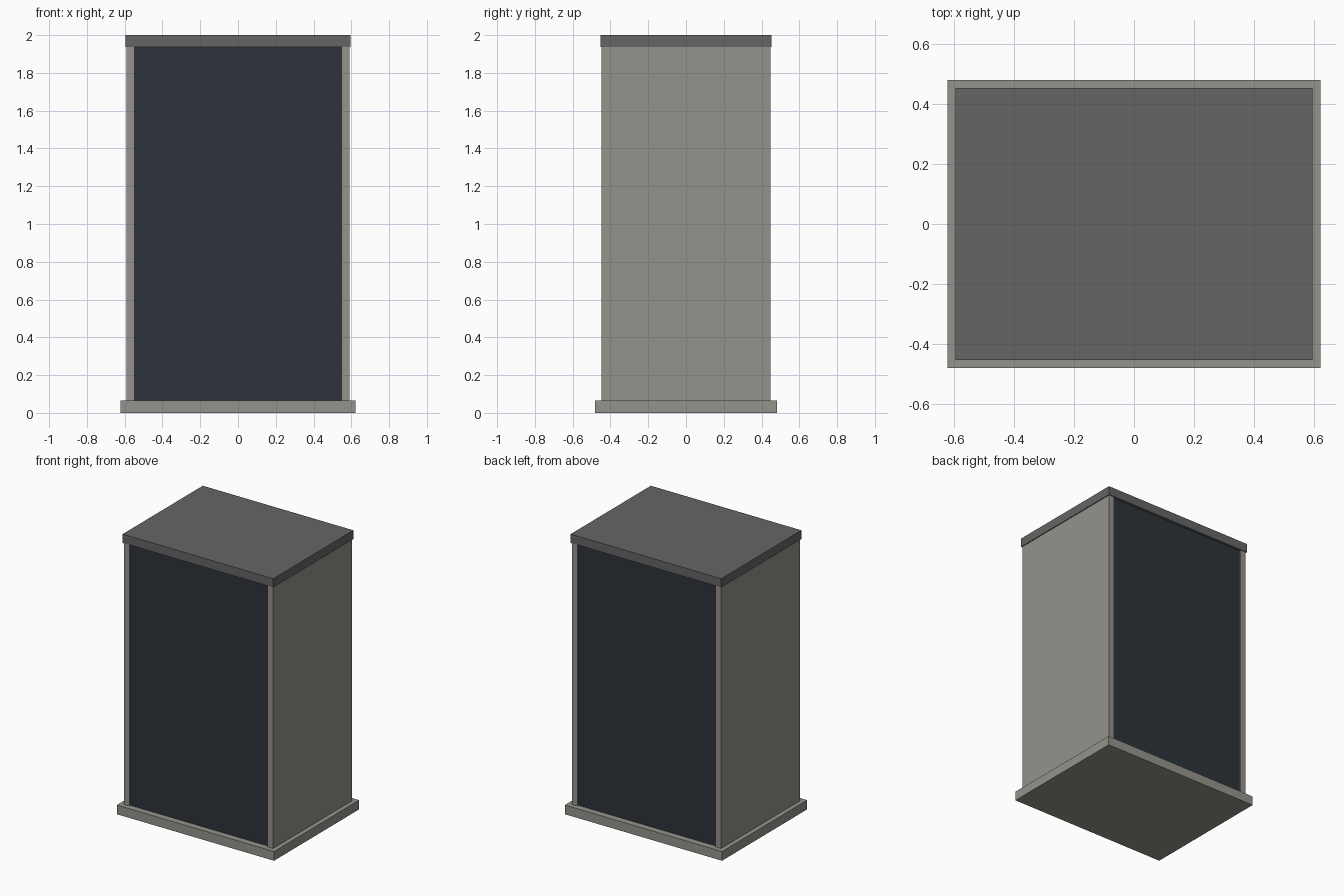
import bpy

cube = bpy.data.objects.get("Cube")
if cube:
    bpy.data.objects.remove(cube, do_unlink=True)


def material(name, rgb):
    mat = bpy.data.materials.new(name)
    mat.use_nodes = True
    mat.diffuse_color = (*rgb, 1)
    mat.node_tree.nodes["Principled BSDF"].inputs["Base Color"].default_value = (*rgb, 1)
    return mat


def box(name, x, y, z, mat):
    """Box from (low, high) ranges along each axis."""
    spans = (x, y, z)
    bpy.ops.mesh.primitive_cube_add(size=1, location=[(a + b) / 2 for a, b in spans])
    obj = bpy.context.object
    obj.name = name
    obj.scale = [b - a for a, b in spans]
    bpy.ops.object.transform_apply(location=False, rotation=False, scale=True)
    obj.data.materials.append(mat)
    return obj


stone = material("warm grey", (0.30, 0.29, 0.26))
post_grey = material("post grey", (0.31, 0.29, 0.265))
roof_grey = material("dark grey", (0.13, 0.13, 0.13))
glass = material("dark blue glass", (0.026, 0.034, 0.044))

BASE_TOP, ROOF_BOTTOM = 0.066, 1.937
WALL_IN, WALL_OUT = 0.547, 0.59

# Plinth and roof slab
box("base", (-0.622, 0.622), (-0.481, 0.481), (0, BASE_TOP), stone)
box("roof", (-0.596, 0.596), (-0.453, 0.453), (ROOF_BOTTOM, 2), roof_grey)

# Side walls, with their front and back edges in the post colour
for side, sign in (("left", 1), ("right", -1)):
    x = sorted((sign * WALL_IN, sign * WALL_OUT))
    wall = box(side + "_wall", x, (-0.448, 0.448), (BASE_TOP, ROOF_BOTTOM), stone)
    wall.data.materials.append(post_grey)
    for face in wall.data.polygons:
        if abs(face.normal.y) > 0.5:
            face.material_index = 1

# Slightly recessed front and back panels
for name, sign in (("front_panel", -1), ("back_panel", 1)):
    y = sorted((sign * 0.41, sign * 0.435))
    box(name, (-WALL_IN, WALL_IN), y, (BASE_TOP, ROOF_BOTTOM), glass)
